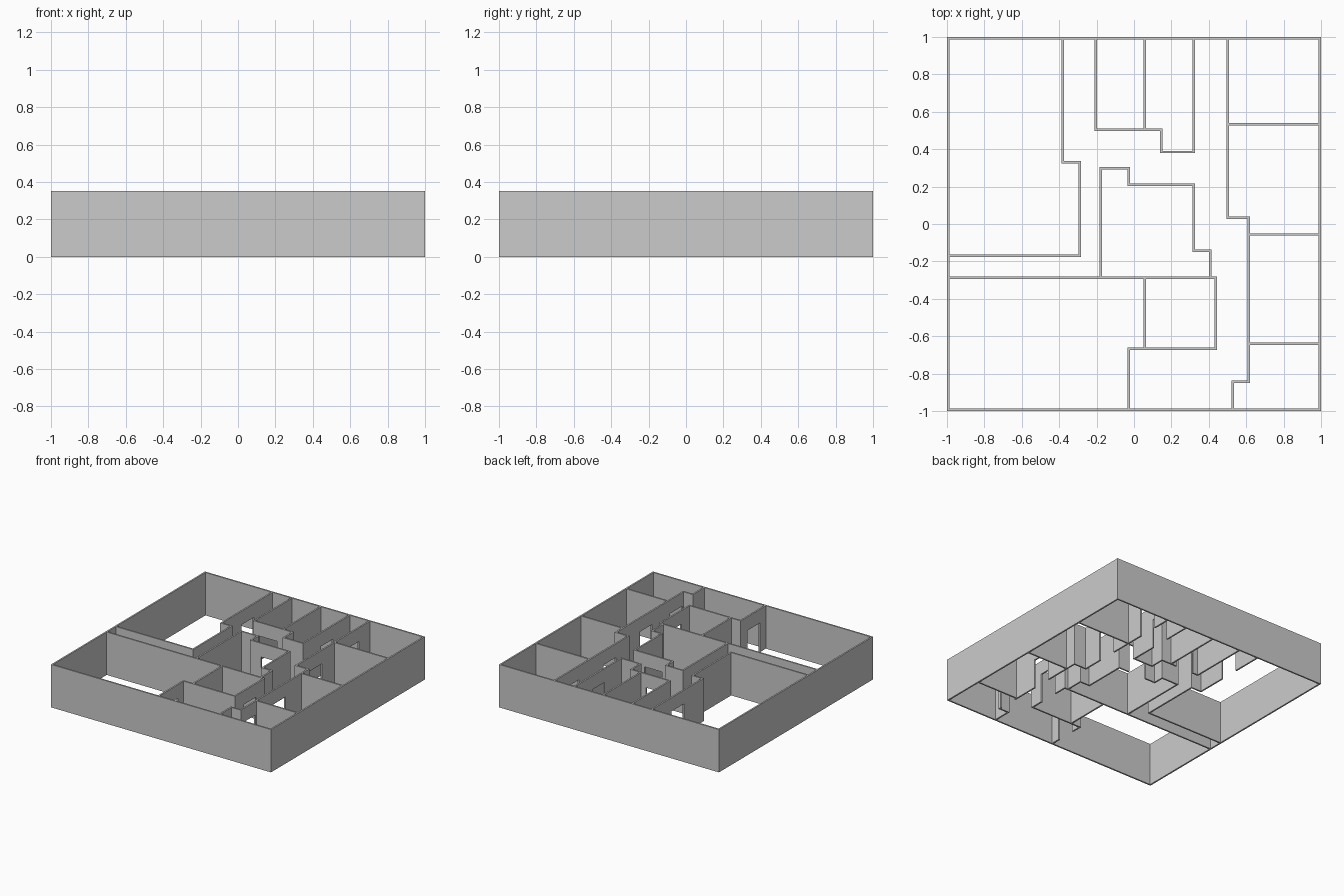
import bpy, bmesh
from mathutils import Matrix, Vector

if "Cube" in bpy.data.objects:
    bpy.data.objects.remove(bpy.data.objects["Cube"])

T = 0.013        # wall thickness
H = 0.352        # wall height
DOOR_W = 0.16    # doorway width
DOOR_H = 0.24    # doorway height
E = 1 - T / 2    # centre line of the outer walls


def add_box(bm, lo, hi):
    lo, hi = Vector(lo), Vector(hi)
    m = Matrix.Translation((lo + hi) / 2) @ Matrix.Diagonal((*(hi - lo), 1))
    bmesh.ops.create_cube(bm, size=1, matrix=m)


def add_wall(bm, p, q, door=False):
    """Straight wall between two plan points, with an optional centred doorway."""
    axis = 0 if abs(q[0] - p[0]) > abs(q[1] - p[1]) else 1
    a, b = sorted((p[axis], q[axis]))
    c = p[1 - axis]

    def piece(s, e, z0):
        lo, hi = [0, 0, z0], [0, 0, H]
        lo[axis], hi[axis] = s, e
        lo[1 - axis], hi[1 - axis] = c - T / 2, c + T / 2
        add_box(bm, lo, hi)

    if door:
        m = (a + b) / 2
        d0, d1 = m - DOOR_W / 2, m + DOOR_W / 2
        piece(a - T / 2, d0, 0)
        piece(d1, b + T / 2, 0)
        piece(d0, d1, DOOR_H)          # lintel
    else:
        piece(a - T / 2, b + T / 2, 0)


def walls(name, path, doors=()):
    """Chain of walls along a path; doors lists the segments with a doorway."""
    bm = bmesh.new()
    for i, (p, q) in enumerate(zip(path, path[1:])):
        add_wall(bm, p, q, i in doors)
    mesh = bpy.data.meshes.new(name)
    bm.to_mesh(mesh)
    bm.free()
    bpy.context.collection.objects.link(bpy.data.objects.new(name, mesh))


# Outer shell
walls("outer_walls", [(-E, -E), (E, -E), (E, E), (-E, E), (-E, -E)])

# Large room at back left
walls("large_room_walls",
      [(-.382, E), (-.382, .329), (-.29, .329), (-.29, -.17), (-E, -.17)], {0})

# Two rooms at the back
walls("back_rooms_walls",
      [(-.205, E), (-.205, .503), (.146, .503), (.146, .385), (.32, .385), (.32, E)], {4})
walls("back_rooms_partition", [(.058, .503), (.058, E)])

# Central room
walls("central_room_walls",
      [(-.178, -.288), (-.178, .297), (-.028, .297), (-.028, .209), (.32, .209),
       (.32, -.142), (.408, -.142), (.408, -.288)], {3})

# Front left room and the small room beside it
walls("front_rooms_walls",
      [(-E, -.288), (.438, -.288), (.438, -.668), (-.028, -.668), (-.028, -E)], {1, 3})
walls("front_rooms_partition", [(.058, -.668), (.058, -.288)])

# Row of four rooms on the right
walls("right_rooms_walls",
      [(.502, E), (.502, .533), (.502, .034), (.614, .034), (.614, -.056),
       (.614, -.641), (.614, -.843), (.529, -.843), (.529, -E)], {0, 1, 4, 5})
for i, (x, y) in enumerate([(.502, .533), (.614, -.056), (.614, -.641)]):
    walls(f"right_rooms_partition_{i + 1}", [(x, y), (E, y)])

# Doorway of the back left-hand room, cut through its front wall
room = bpy.data.objects["back_rooms_walls"]
bm = bmesh.new()
add_box(bm, (-.155, .45, -.1), (.005, .55, DOOR_H))
mesh = bpy.data.meshes.new("doorway_cutter")
bm.to_mesh(mesh)
bm.free()
cutter = bpy.data.objects.new("doorway_cutter", mesh)
bpy.context.collection.objects.link(cutter)
cutter.hide_render = True
cutter.hide_set(True)
cut = room.modifiers.new("doorway", 'BOOLEAN')
cut.operation = 'DIFFERENCE'
cut.solver = 'EXACT'
cut.use_self = True
cut.object = cutter
